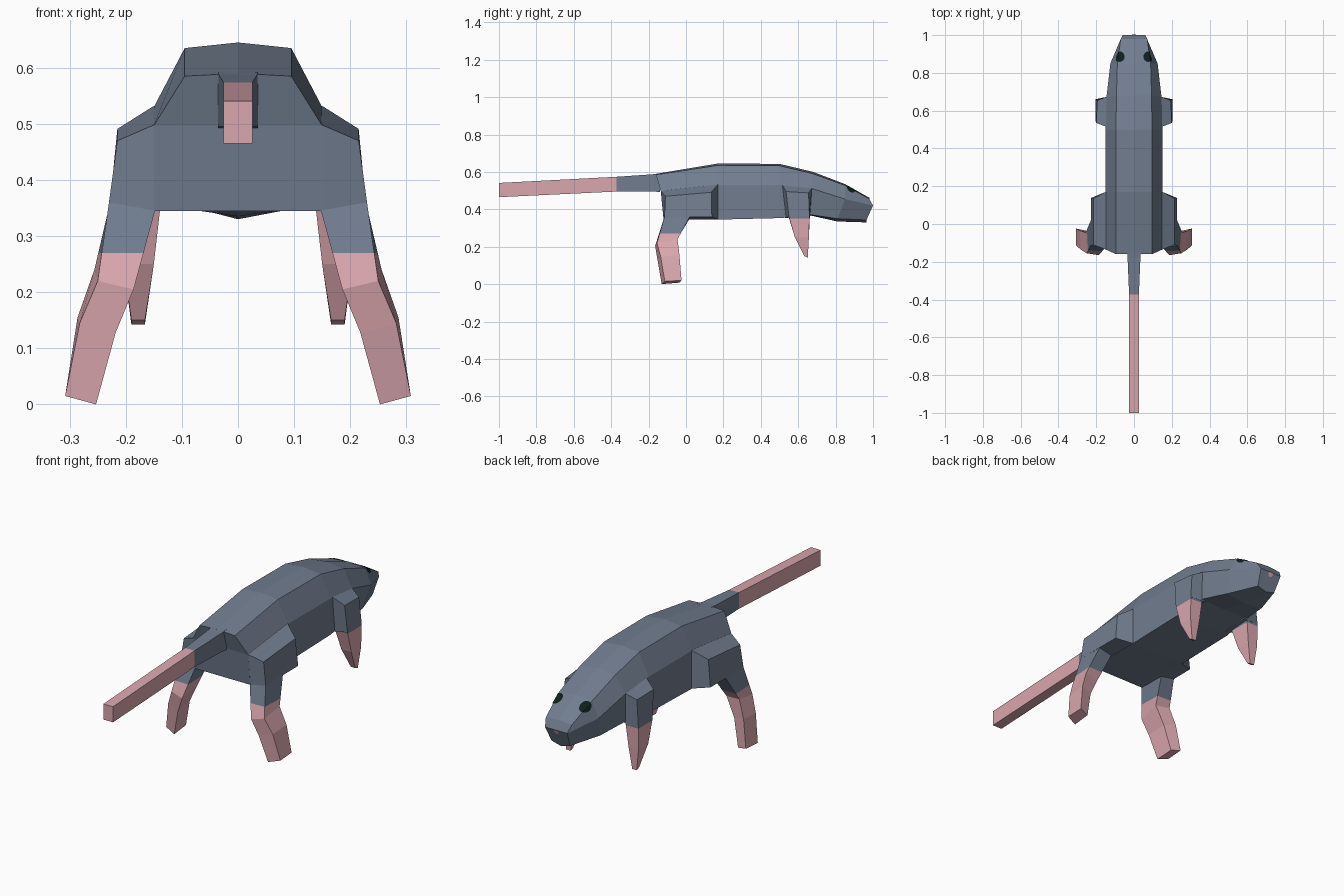
import bpy, bmesh, math
from mathutils import Vector


def material(name, rgb):
    m = bpy.data.materials.new(name)
    m.diffuse_color = (*rgb, 1)
    return m


FUR = material("slate_fur", (0.165, 0.205, 0.275))
SKIN = material("pink_skin", (0.70, 0.385, 0.425))
EYE = material("dark_eye", (0.004, 0.014, 0.011))


def finish(bm, name, mats, cut=None):
    """Optional cut = (axis, value): faces below the value get the second material."""
    bmesh.ops.recalc_face_normals(bm, faces=bm.faces)
    if cut:
        axis, value = cut
        point, normal = Vector((0, 0, 0)), Vector((0, 0, 0))
        point[axis], normal[axis] = value, 1
        bmesh.ops.bisect_plane(bm, geom=bm.verts[:] + bm.edges[:] + bm.faces[:],
                               plane_co=point, plane_no=normal)
        for f in bm.faces:
            f.material_index = int(f.calc_center_median()[axis] < value)
    mesh = bpy.data.meshes.new(name)
    bm.to_mesh(mesh)
    bm.free()
    for m in mats:
        mesh.materials.append(m)
    ob = bpy.data.objects.new(name, mesh)
    bpy.context.collection.objects.link(ob)
    return ob


def loft(rings, caps):
    """Skin matching closed rings; caps lists the index groups closing each end."""
    bm = bmesh.new()
    vs = [[bm.verts.new(p) for p in r] for r in rings]
    n = len(vs[0])
    for a, b in zip(vs, vs[1:]):
        for i in range(n):
            j = (i + 1) % n
            bm.faces.new((a[i], a[j], b[j], b[i]))
    for end in (vs[0], vs[-1]):
        for c in caps:
            bm.faces.new([end[i] for i in c])
    return bm


# Body: (y top, y side, y bottom, z spine, z ridge, x ridge, x side, z side, x belly, z belly, z keel)
SECTIONS = [
    (-0.160, -0.135, -0.120, 0.590, 0.585, 0.095, 0.150, 0.497, 0.150, 0.345, 0.345),
    (0.17, 0.17, 0.17, 0.645, 0.635, 0.095, 0.150, 0.530, 0.150, 0.345, 0.345),
    (0.50, 0.50, 0.50, 0.643, 0.633, 0.095, 0.150, 0.530, 0.150, 0.353, 0.353),
    (0.68, 0.67, 0.66, 0.600, 0.590, 0.093, 0.146, 0.512, 0.140, 0.372, 0.368),
    (0.85, 0.85, 0.81, 0.535, 0.528, 0.088, 0.125, 0.455, 0.105, 0.350, 0.335),
    (0.98, 1.00, 0.965, 0.462, 0.456, 0.070, 0.060, 0.420, 0.050, 0.343, 0.330),
]
rings = []
for yt, ys, yb, zt, zr, xr, xs, zs, xb, zb, zk in SECTIONS:
    rings.append([(0, yt, zt), (xr, yt, zr), (xs, ys, zs), (xb, yb, zb),
                  (0, yb, zk), (-xb, yb, zb), (-xs, ys, zs), (-xr, yt, zr)])
body = finish(loft(rings, [(0, 1, 2, 6, 7), (2, 3, 4, 5, 6)]), "body", [FUR])

# Tail: (y, half width, z bottom, z top)
TAIL = [(-0.14, 0.036, 0.493, 0.592), (-0.18, 0.034, 0.495, 0.587),
        (-0.37, 0.026, 0.495, 0.574), (-1.0, 0.026, 0.465, 0.541)]
rings = [[(-w, y, b), (w, y, b), (w, y, t), (-w, y, t)] for y, w, b, t in TAIL]
finish(loft(rings, [(0, 1, 2, 3)]), "tail", [FUR, SKIN], (1, -0.372))

# Limb blocks for the +x side; rings are rear-outer, rear-inner, front-inner, front-outer
HIND_LEG = [
    [(0.218, -0.112, 0.40), (0.14, -0.112, 0.40), (0.14, 0.05, 0.40), (0.22, 0.05, 0.40)],
    [(0.230, -0.115, 0.36), (0.148, -0.120, 0.345), (0.152, 0.02, 0.352), (0.228, 0.02, 0.36)],
    [(0.250, -0.155, 0.220), (0.186, -0.165, 0.205), (0.180, -0.055, 0.232), (0.256, -0.045, 0.240)],
    [(0.282, -0.135, 0.145), (0.218, -0.152, 0.128), (0.225, -0.050, 0.140), (0.286, -0.035, 0.155)],
    [(0.308, -0.113, 0.015), (0.253, -0.130, 0.000), (0.256, -0.035, 0.008), (0.306, -0.024, 0.020)],
]
HAUNCH = [
    [(0.13, -0.135, 0.500), (0.13, 0.172, 0.535), (0.13, 0.172, 0.347), (0.13, -0.12, 0.347)],
    [(0.150, -0.135, 0.498), (0.150, 0.170, 0.532), (0.150, 0.170, 0.346), (0.148, -0.12, 0.346)],
    [(0.215, -0.110, 0.470), (0.215, 0.135, 0.491), (0.228, 0.138, 0.360), (0.230, -0.115, 0.360)],
]
FORE_LEG = [
    [(0.200, 0.545, 0.40), (0.13, 0.545, 0.40), (0.13, 0.655, 0.40), (0.200, 0.655, 0.40)],
    [(0.205, 0.55, 0.360), (0.138, 0.55, 0.355), (0.138, 0.662, 0.360), (0.205, 0.66, 0.365)],
    [(0.204, 0.582, 0.250), (0.150, 0.582, 0.250), (0.150, 0.657, 0.250), (0.204, 0.657, 0.250)],
    [(0.190, 0.632, 0.150), (0.166, 0.632, 0.150), (0.166, 0.651, 0.142), (0.190, 0.651, 0.142)],
]
SHOULDER = [
    [(0.12, 0.515, 0.535), (0.12, 0.675, 0.515), (0.12, 0.665, 0.365), (0.12, 0.53, 0.354)],
    [(0.148, 0.515, 0.530), (0.145, 0.673, 0.512), (0.138, 0.663, 0.363), (0.148, 0.535, 0.354)],
    [(0.200, 0.535, 0.495), (0.194, 0.655, 0.488), (0.205, 0.660, 0.362), (0.205, 0.55, 0.360)],
]
for side, s in (("right", 1), ("left", -1)):
    for name, part, cut in (("hind_leg", HIND_LEG, (2, 0.27)), ("haunch", HAUNCH, None),
                            ("fore_leg", FORE_LEG, (2, 0.352)), ("shoulder", SHOULDER, None)):
        mirrored = [[(s * x, y, z) for x, y, z in r] for r in part]
        finish(loft(mirrored, [(0, 1, 2, 3)]), f"{name}_{side}", [FUR, SKIN], cut)


def surface_patch(name, centre, direction, radius, mat):
    """Thin round marking wrapped onto the body."""
    bm = bmesh.new()
    bmesh.ops.create_grid(bm, x_segments=12, y_segments=12, size=1)
    for v in bm.verts:
        x, y = v.co.x, v.co.y
        v.co.x, v.co.y = (x * math.sqrt(1 - y * y / 2) * radius,
                          y * math.sqrt(1 - x * x / 2) * radius)
    ob = finish(bm, name, [mat])
    ob.rotation_euler = Vector(direction).to_track_quat('Z', 'Y').to_euler()
    ob.location = centre
    wrap = ob.modifiers.new("wrap", 'SHRINKWRAP')
    wrap.target = body
    wrap.wrap_method = 'NEAREST_SURFACEPOINT'
    wrap.wrap_mode = 'ABOVE_SURFACE'
    wrap.offset = 0.003


# Eyes across the head ridge, and the nose tip
for side, s in (("right", 1), ("left", -1)):
    surface_patch(f"eye_{side}", (s * 0.076, 0.888, 0.515), (s * 0.6, 0.3, 0.74), 0.032, EYE)
surface_patch("nose", (0, 1.0, 0.408), (0, 1, -0.1), 0.013, SKIN)
